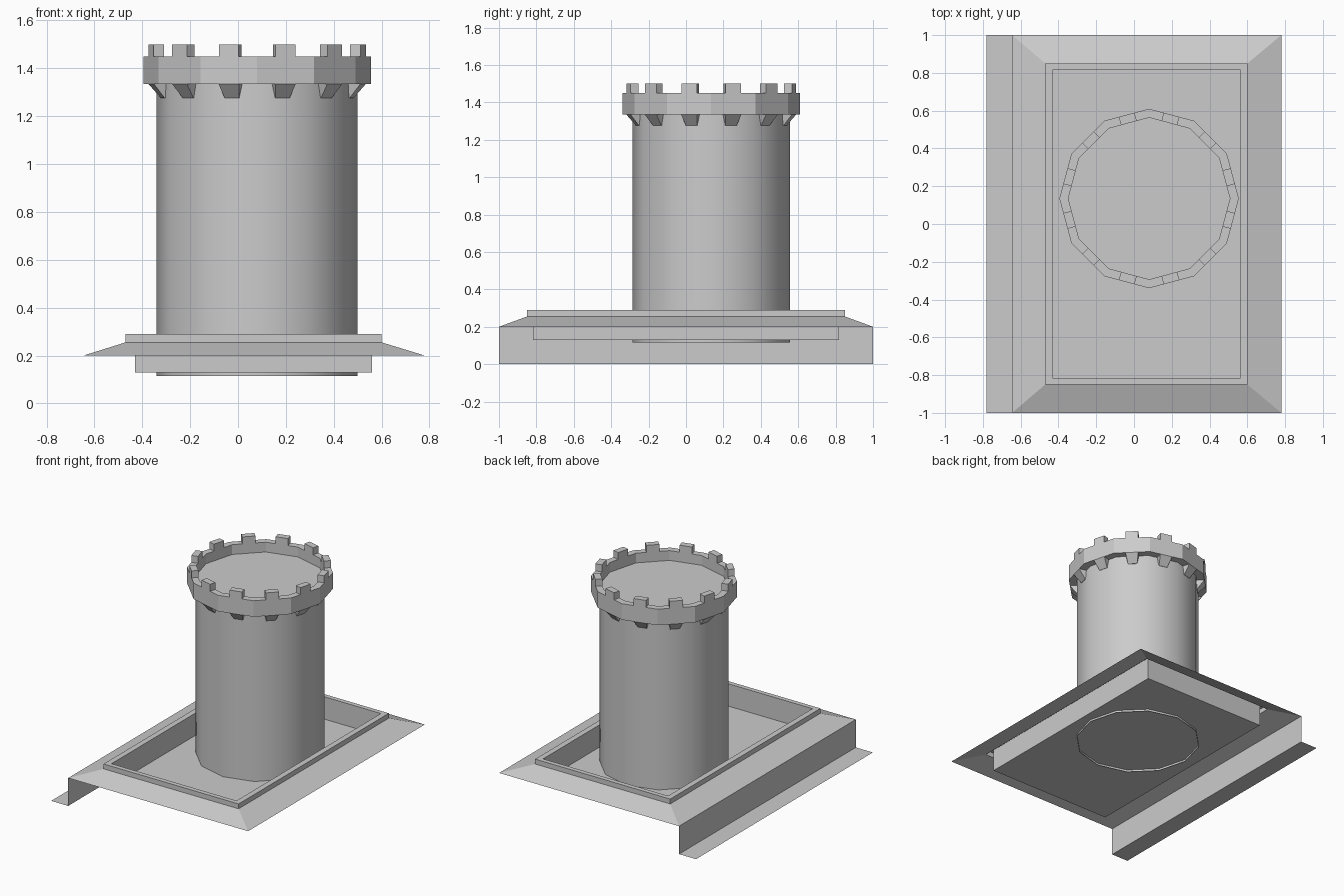
import bpy, bmesh, math
from mathutils import Matrix, Vector

if "Cube" in bpy.data.objects:
    bpy.data.objects.remove(bpy.data.objects["Cube"])

CX, CY, SIDES = 0.08, 0.135, 12


def add_object(name, bm):
    bmesh.ops.recalc_face_normals(bm, faces=bm.faces)
    mesh = bpy.data.meshes.new(name)
    bm.to_mesh(mesh)
    bm.free()
    ob = bpy.data.objects.new(name, mesh)
    bpy.context.collection.objects.link(ob)
    return ob


def loft(name, loops, cap_end=False):
    """Skin a series of closed loops with quads."""
    bm = bmesh.new()
    rings = [[bm.verts.new(p) for p in loop] for loop in loops]
    for a, b in zip(rings, rings[1:]):
        n = len(a)
        for i in range(n):
            j = (i + 1) % n
            bm.faces.new((a[i], a[j], b[j], b[i]))
    if cap_end:
        bm.faces.new(rings[-1])
    return add_object(name, bm)


def rect(x0, x1, y, z):
    return [(x0, -y, z), (x1, -y, z), (x1, y, z), (x0, y, z)]


def polygon(r, z):
    return [(CX + r * math.cos(2 * math.pi * i / SIDES),
             CY + r * math.sin(2 * math.pi * i / SIDES), z) for i in range(SIDES)]


def radial_blocks(name, bottom, top):
    """One block per crown side; bottom/top = (inner r, outer r, half width, z)."""
    bm = bmesh.new()
    for k in range(SIDES):
        rot = (Matrix.Translation((CX, CY, 0))
               @ Matrix.Rotation(2 * math.pi * (k + 0.5) / SIDES, 4, 'Z'))
        lo, hi = [[bm.verts.new(rot @ Vector(p)) for p in
                   ((a, -w, z), (b, -w, z), (b, w, z), (a, w, z))]
                  for a, b, w, z in (bottom, top)]
        bm.faces.new(lo[::-1])
        bm.faces.new(hi)
        for i in range(4):
            j = (i + 1) % 4
            bm.faces.new((lo[i], lo[j], hi[j], hi[i]))
    return add_object(name, bm)


# sloped flashing, raised rim and sunken tray as one thin sheet
loft("flashing_tray", [
    rect(-0.645, 0.78, 1.0, 0.2),
    rect(-0.47, 0.60, 0.85, 0.255),
    rect(-0.47, 0.60, 0.85, 0.29),
    rect(-0.43, 0.56, 0.817, 0.29),
    rect(-0.43, 0.56, 0.817, 0.13)], cap_end=True)

# upright side wall with a flat lip at the ground
bm = bmesh.new()
profile = [(-0.645, 0.2), (-0.645, 0.0), (-0.78, 0.0)]
front, back = [[bm.verts.new((x, y, z)) for x, z in profile] for y in (-1, 1)]
for i in range(2):
    bm.faces.new((front[i], front[i + 1], back[i + 1], back[i]))
add_object("side_flange", bm)

# round tower shaft, smooth shaded
shaft = loft("tower_shaft", [polygon(0.42, 0.115), polygon(0.42, 1.335)])
shaft.data.polygons.foreach_set("use_smooth", [True] * len(shaft.data.polygons))

# overhanging crown with recessed floor
loft("tower_crown", [
    polygon(0.42, 1.335), polygon(0.475, 1.335), polygon(0.475, 1.45),
    polygon(0.428, 1.45), polygon(0.428, 1.38)], cap_end=True)

# merlons on the crown and tapered brackets below it
cos_half = math.cos(math.pi / SIDES)
inner, outer, wall = 0.428 * cos_half, 0.475 * cos_half, 0.42 * cos_half
radial_blocks("merlons", (inner, outer, 0.043, 1.45), (inner, outer, 0.043, 1.50))
radial_blocks("brackets", (wall - 0.01, wall + 0.002, 0.031, 1.275),
              (wall - 0.01, outer, 0.044, 1.335))
